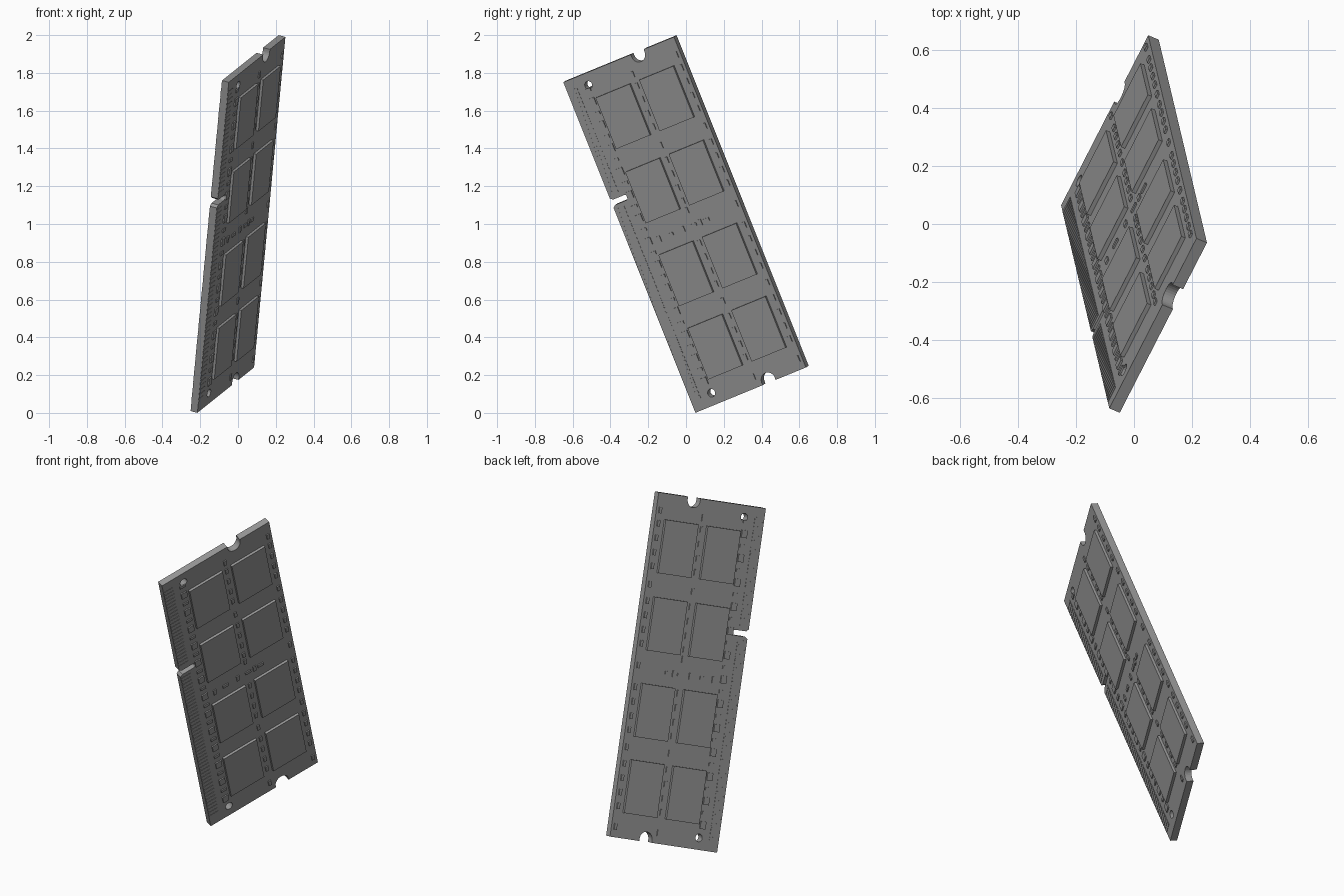
import bpy, bmesh
from math import pi, cos, sin
from mathutils import Matrix, Vector

if "Cube" in bpy.data.objects:
    bpy.data.objects.remove(bpy.data.objects["Cube"])

# Board frame: U runs along the contact edge, V across the board, N is the thickness
U = Vector((0.166, -0.699, 1.75))
V = Vector((0.30, 0.585, 0.24))
L, W, T = U.length, V.length, 0.04
u, v = U / L, V / W
n = U.cross(V).normalized()
FRAME = Matrix.Translation((0, 0, 1)) @ Matrix((u, v, n)).transposed().to_4x4()

dark = bpy.data.materials.new("dark_grey")
dark.diffuse_color = (0.3, 0.3, 0.3, 1)
dark.use_nodes = True
dark.node_tree.nodes["Principled BSDF"].inputs["Base Color"].default_value = dark.diffuse_color


def finish(name, mesh):
    mesh.transform(FRAME)
    mesh.name = name
    mesh.materials.clear()
    mesh.materials.append(dark)
    ob = bpy.data.objects.new(name, mesh)
    bpy.context.collection.objects.link(ob)
    return ob


def boxes(name, items, height):
    """items: (s, r, length along U, width along V); repeated on both faces."""
    bm = bmesh.new()
    for s, r, a, b in items:
        for side in (-1, 1):
            z = side * (T / 2 + height / 2 - 0.001)
            m = Matrix.Translation(((s - .5) * L, (r - .5) * W, z)) @ Matrix.Diagonal((a, b, height, 1))
            bmesh.ops.create_cube(bm, size=1, matrix=m)
    mesh = bpy.data.meshes.new(name)
    bm.to_mesh(mesh)
    bm.free()
    return finish(name, mesh)


def arc(cx, cy, rad, a0, a1, steps):
    return [(cx + rad * cos(a0 + (a1 - a0) * i / steps),
             cy + rad * sin(a0 + (a1 - a0) * i / steps)) for i in range(steps + 1)]


# Circuit board: outline with end notches and key slot, plus two round holes
hx, hy = L / 2, W / 2
ny, nr, nd = (0.668 - .5) * W, 0.041, 0.014
kx, kw, kd = (0.634 - .5) * L, 0.015, 0.085
outline = [(-hx, -hy), (kx - kw - .012, -hy), (kx - kw, -hy + .015)]
outline += arc(kx, -hy + kd, kw, pi, 0, 10)
outline += [(kx + kw, -hy + .015), (kx + kw + .012, -hy), (hx, -hy), (hx, ny - nr)]
outline += arc(hx - nd, ny, nr, 1.5 * pi, .5 * pi, 14)
outline += [(hx, ny + nr), (hx, hy), (-hx, hy), (-hx, ny + nr)]
outline += arc(-hx + nd, ny, nr, .5 * pi, -.5 * pi, 14)
outline += [(-hx, ny - nr)]
loops = [outline]
for s in (0.0345, 0.9655):
    loops.append(arc((s - .5) * L, (0.186 - .5) * W, 0.022, 0, 2 * pi, 20)[:-1])

curve = bpy.data.curves.new("board_outline", 'CURVE')
curve.dimensions = '2D'
curve.fill_mode = 'BOTH'
curve.extrude = T / 2
for pts in loops:
    sp = curve.splines.new('POLY')
    sp.points.add(len(pts) - 1)
    for p, (x, y) in zip(sp.points, pts):
        p.co = (x, y, 0, 1)
    sp.use_cyclic_u = True
tmp = bpy.data.objects.new("board_outline", curve)
bpy.context.collection.objects.link(tmp)
bpy.context.view_layer.update()
board = bpy.data.meshes.new_from_object(tmp.evaluated_get(bpy.context.evaluated_depsgraph_get()))
bpy.data.objects.remove(tmp)
bm = bmesh.new()
bm.from_mesh(board)
bmesh.ops.remove_doubles(bm, verts=bm.verts, dist=1e-5)
bmesh.ops.recalc_face_normals(bm, faces=bm.faces)
for f in bm.faces:
    f.smooth = False
    f.material_index = 0
bm.to_mesh(board)
bm.free()
finish("circuit_board", board)

# Memory chips: four rows of two
rows = (0.151, 0.3725, 0.6235, 0.848)
boxes("memory_chips", [(s, r, 0.155 * L, 0.308 * W) for s in rows for r in (0.366, 0.760)], 0.016)

# Edge contacts either side of the key slot
pitch = 0.0133
pins = [0.031 + pitch * (i + .5) for i in range(44)] + [0.654 + pitch * (i + .5) for i in range(24)]
boxes("edge_contacts", [(s, 0.046, 0.017, 0.06) for s in pins], 0.003)

# Resistor packs beside the contacts, with small parts between them
packs = [0.072 + 0.0705 * i for i in range(13)]
boxes("resistor_packs", [(s, 0.168, 0.042, 0.036) for s in packs], 0.008)
boxes("small_resistors", [(s + 0.0353, 0.168, 0.018, 0.034) for s in packs], 0.007)

# Capacitors between the chip columns and along the far edge
offsets = (-0.06, -0.02, 0.022, 0.064)
col = [s + d for s in rows for d in offsets] + [0.031, 0.262, 0.535, 0.732, 0.946]
boxes("centre_capacitors", [(s, 0.563, 0.034, 0.017) for s in col], 0.007)
edge = [s + d for s in rows for d in offsets] + [0.031, 0.262, 0.5, 0.735, 0.95]
boxes("far_edge_capacitors", [(s, 0.965, 0.034, 0.017) for s in edge], 0.008)

# Short row of capacitors across the middle
boxes("middle_capacitors", [(0.49, r, 0.018, 0.036) for r in (0.36, 0.57, 0.685)]
      + [(0.49, r, 0.034, 0.018) for r in (0.26, 0.475, 0.63)], 0.007)
